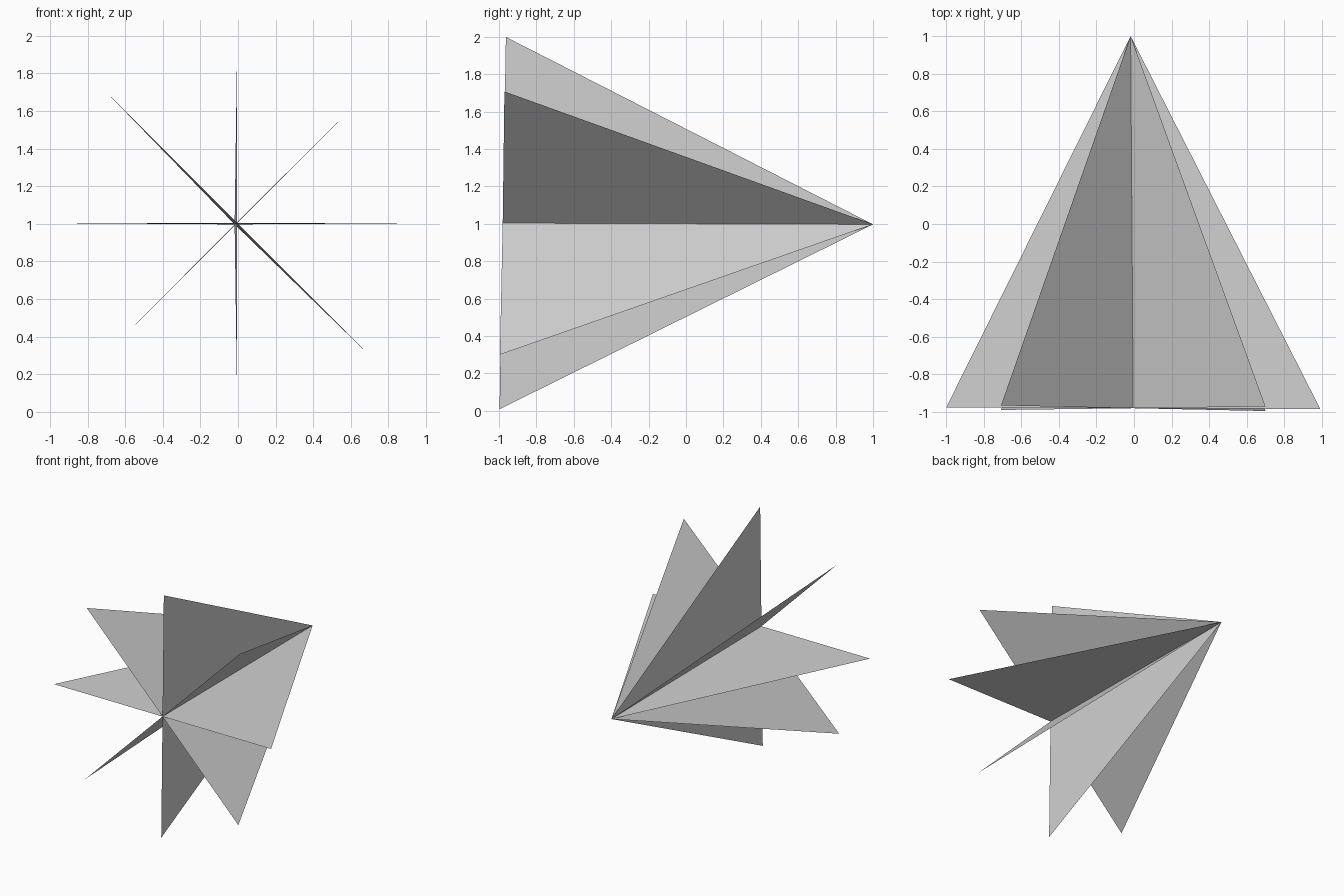
import bpy
import math
from mathutils import Vector

cube = bpy.data.objects.get("Cube")
if cube:
    bpy.data.objects.remove(cube, do_unlink=True)

# Single plain grey
grey = bpy.data.materials.new("light_grey")
grey.use_nodes = True
colour = (0.64, 0.64, 0.64, 1.0)
grey.diffuse_color = colour
grey.node_tree.nodes["Principled BSDF"].inputs["Base Color"].default_value = colour

HUB = Vector((-0.004, -0.98, 1.004))   # centre of the open front end
APEX = Vector((-0.018, 1.0, 0.997))    # shared point at the back
RADIUS = 0.995


def make_fin(name, angle):
    """Thin triangular blade from the axis out to one tip."""
    dx, dz = math.cos(angle), math.sin(angle)
    # the front end leans back slightly towards the top
    lean = 0.017 * dz - 0.004 * dx
    tip = HUB + Vector((dx * RADIUS, lean, dz * RADIUS))
    mesh = bpy.data.meshes.new(name)
    mesh.from_pydata([HUB, tip, APEX], [], [(0, 1, 2)])
    mesh.materials.append(grey)
    obj = bpy.data.objects.new(name, mesh)
    bpy.context.collection.objects.link(obj)
    return obj


# Eight blades fanned around the axis
names = ["left", "upper_left", "top", "upper_right",
         "right", "lower_right", "bottom", "lower_left"]
for i, side in enumerate(names):
    make_fin(side + "_fin", i * math.tau / len(names))
